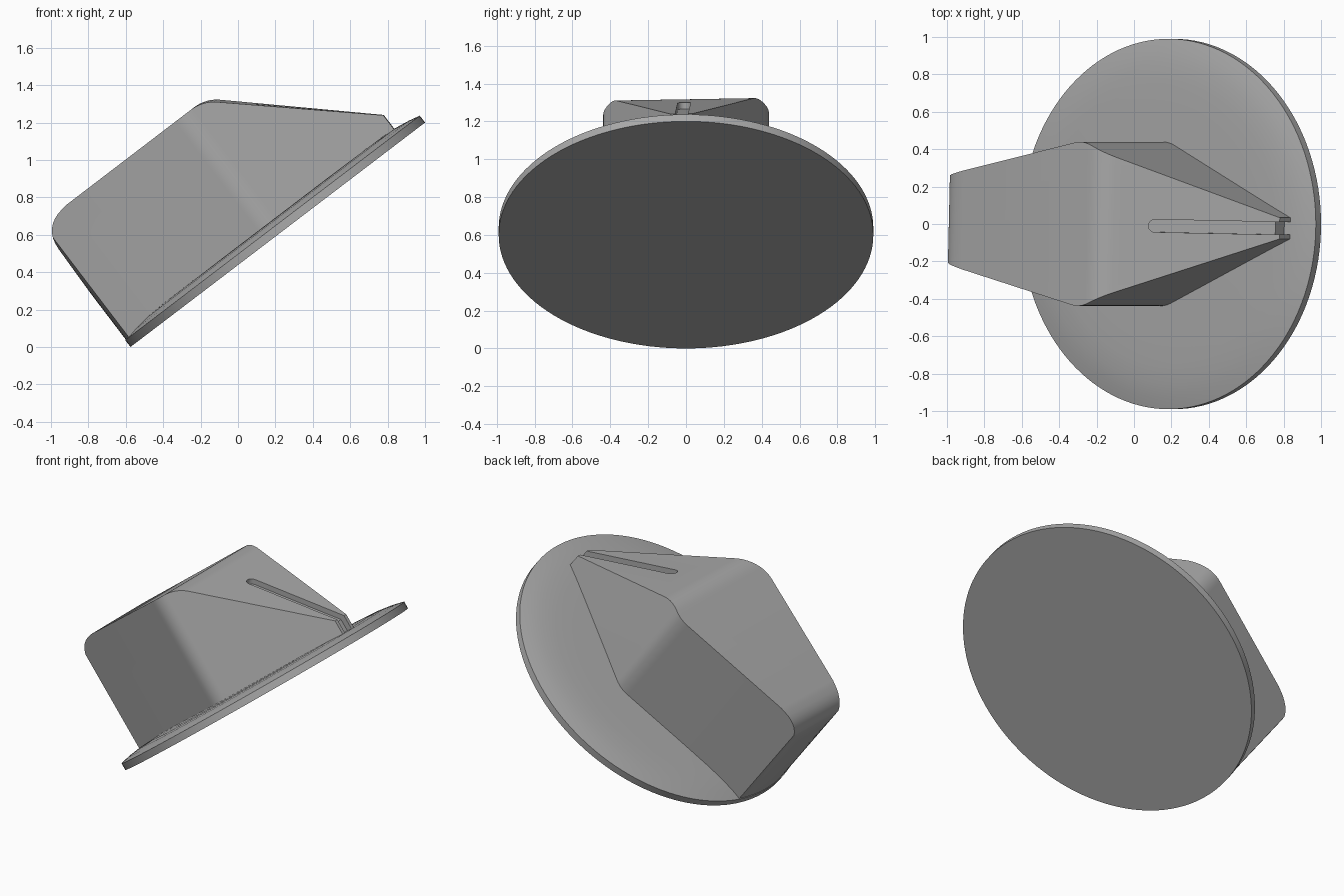
import bpy, bmesh, math
from mathutils import Matrix, Vector

if "Cube" in bpy.data.objects:
    bpy.data.objects.remove(bpy.data.objects["Cube"])

grey = bpy.data.materials.new("plain grey")
grey.use_nodes = True
COLOUR = (0.4, 0.4, 0.4, 1)
grey.diffuse_color = COLOUR
grey.node_tree.nodes["Principled BSDF"].inputs["Base Color"].default_value = COLOUR

# Tilted frame: x along the slope of the disc, z out of its face
TILT = math.atan2(1.2, 1.575)
FRAME = Matrix.Translation((0.2125, 0, 0.6)) @ Matrix.Rotation(-TILT, 4, 'Y')
YAW = Matrix.Rotation(-0.028, 4, 'Z')


def make_object(name, bm):
    bmesh.ops.recalc_face_normals(bm, faces=bm.faces)
    mesh = bpy.data.meshes.new(name)
    bm.to_mesh(mesh)
    bm.free()
    mesh.materials.append(grey)
    obj = bpy.data.objects.new(name, mesh)
    bpy.context.collection.objects.link(obj)
    return obj


def prism(name, points, push):
    """Extrude a closed outline of 3D points along a vector."""
    bm = bmesh.new()
    face = bm.faces.new([bm.verts.new(p) for p in points])
    top = bmesh.ops.extrude_face_region(bm, geom=[face])["geom"]
    bmesh.ops.translate(bm, vec=push, verts=[g for g in top if isinstance(g, bmesh.types.BMVert)])
    return make_object(name, bm)


def rounded(a, corner, b, r, steps=8):
    """Points of a soft corner starting r away from it on both sides."""
    a, c, b = Vector(a), Vector(corner), Vector(b)
    p, q = c + (a - c).normalized() * r, c + (b - c).normalized() * r
    return [p * (1 - t) ** 2 + c * 2 * t * (1 - t) + q * t * t
            for t in (i / steps for i in range(steps + 1))]


def select_only(obj):
    bpy.ops.object.select_all(action='DESELECT')
    obj.select_set(True)
    bpy.context.view_layer.objects.active = obj


def boolean(target, cutter, operation):
    mod = target.modifiers.new("cut", 'BOOLEAN')
    mod.object, mod.operation, mod.solver = cutter, operation, 'EXACT'
    select_only(target)
    bpy.ops.object.modifier_apply(modifier=mod.name)
    bpy.data.objects.remove(cutter)


def finish(obj, matrix, angle):
    obj.data.transform(matrix)
    select_only(obj)
    bpy.ops.object.shade_smooth_by_angle(angle=math.radians(angle))


# Base disc: turned profile with a slightly domed top
bm = bmesh.new()
profile = [(0, 0), (0.99, 0), (0.99, 0.046), (0.93, 0.06), (0.85, 0.072),
           (0.75, 0.078), (0.6, 0.08), (0, 0.08)]
verts = [bm.verts.new((r, 0, h)) for r, h in profile]
edges = [bm.edges.new(pair) for pair in zip(verts, verts[1:])]
bmesh.ops.spin(bm, geom=verts + edges, axis=(0, 0, 1), cent=(0, 0, 0),
               angle=2 * math.pi, steps=128)
bmesh.ops.remove_doubles(bm, verts=bm.verts, dist=0.0001)
finish(make_object("base_disc", bm), FRAME, 30)

# Body plan: curved low end, widest in the middle, narrow tip
end_angle = math.asin(0.228 / 0.986)
arc = [(-0.986 * math.cos(a), 0.986 * math.sin(a))
       for a in (end_angle * (i / 6 - 1) for i in range(13))]
side = rounded(arc[-1], (0, 0.447), (0.838, 0.057), 0.06)
plan = arc + [tuple(p) for p in side] + [(0.838, 0.057), (0.838, -0.057)]
plan += [(p.x, -p.y) for p in reversed(side)]
body = prism("wedge_body", [(x, y, 0.03) for x, y in plan], (0, 0, 0.9))

# Body side profile: upright end, rounded shoulder, flat top, long slope
ridge, tip = (0.125, 0.813), (0.838, 0.166)
shoulder = rounded((-0.985, 0.5), (-0.965, 0.79), (-0.8, 0.811), 0.14)
outline = [Vector((-1.1, 0)), Vector((-1.1, 0.05)), Vector((-0.995, 0.05))]
outline += shoulder + [Vector((-0.8, 0.812))]
outline += rounded((-0.8, 0.812), ridge, tip, 0.08)
outline += [Vector(tip), Vector((0.9, 0.11)), Vector((0.9, 0))]
boolean(body, prism("profile_cutter", [(p.x, -0.6, p.y) for p in outline], (0, 1.2, 0)), 'INTERSECT')

# Groove down the slope with a round upper end
along = Vector((tip[0] - ridge[0], 0, tip[1] - ridge[1])).normalized()
out = Vector((-along.z, 0, along.x))
tip_point = Vector((tip[0], 0, tip[1]))
W, LENGTH, DEPTH = 0.034, 0.67, 0.035
slot = [(0.1, W)] + [(-LENGTH - W * math.sin(a), W * math.cos(a))
                     for a in (math.pi * i / 10 for i in range(11))] + [(0.1, -W)]
points = [tip_point + along * s - out * DEPTH + Vector((0, v, 0)) for s, v in slot]
boolean(body, prism("slope_groove_cutter", points, out * 0.15), 'DIFFERENCE')

# Groove continuing down the tip
end = [(0.8, -W, 0), (0.9, -W, 0), (0.9, W, 0), (0.8, W, 0)]
boolean(body, prism("tip_groove_cutter", end, (0, 0, 0.3)), 'DIFFERENCE')
finish(body, FRAME @ YAW, 25)
